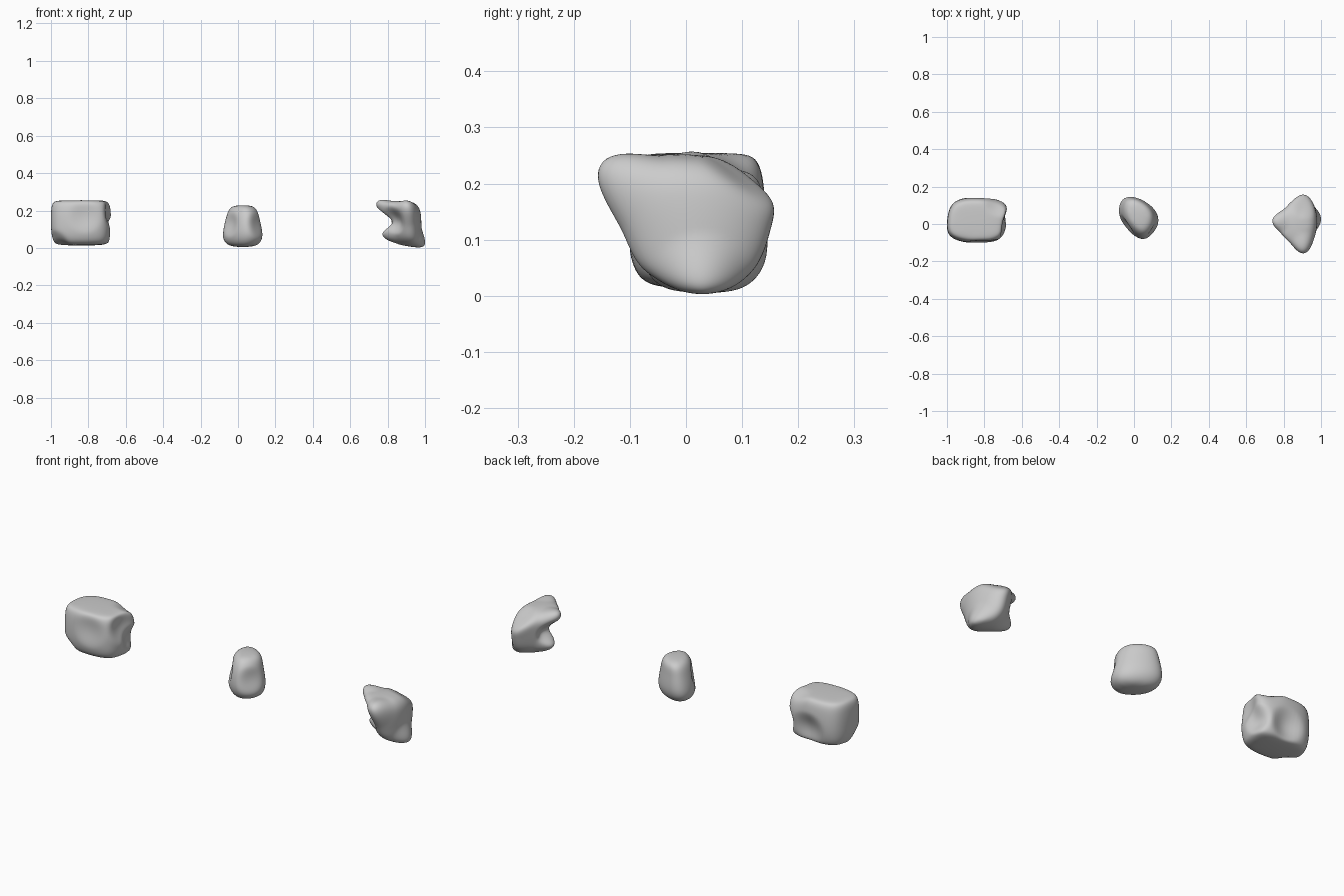
import bpy
import bmesh
from mathutils import Vector

if "Cube" in bpy.data.objects:
    bpy.data.objects.remove(bpy.data.objects["Cube"], do_unlink=True)

stone = bpy.data.materials.new("stone_grey")
stone.use_nodes = True
stone.diffuse_color = (0.6, 0.6, 0.6, 1)
stone.node_tree.nodes["Principled BSDF"].inputs["Base Color"].default_value = (0.6, 0.6, 0.6, 1)


def fit(verts, low, high):
    """Scale the points so they exactly fill the given box."""
    for axis in range(3):
        values = [v.co[axis] for v in verts]
        start, span = min(values), max(values) - min(values)
        for v in verts:
            v.co[axis] = low[axis] + (v.co[axis] - start) / span * (high[axis] - low[axis])


def rock(name, outline, levels, pushes, low, high):
    """Loft an outline through levels (z, scale x, scale y, shift x, shift y), then sculpt it."""
    centre = (Vector(low) + Vector(high)) / 2
    bm = bmesh.new()
    rings = []
    for z, sx, sy, dx, dy in levels:
        rings.append([bm.verts.new((centre.x + (x - centre.x) * sx + dx,
                                    centre.y + (y - centre.y) * sy + dy, z))
                      for x, y in outline])
    count = len(outline)
    for lower, upper in zip(rings, rings[1:]):
        for i in range(count):
            j = (i + 1) % count
            bm.faces.new((lower[i], lower[j], upper[j], upper[i]))
    bm.faces.new(rings[0][::-1])
    bm.faces.new(rings[-1])
    mesh = bpy.data.meshes.new(name)
    bm.to_mesh(mesh)
    bm.free()

    # Round the cage
    cage = bpy.data.objects.new(name, mesh)
    bpy.context.collection.objects.link(cage)
    cage.modifiers.new("rounding", "SUBSURF").levels = 3
    graph = bpy.context.evaluated_depsgraph_get()
    smooth = bpy.data.meshes.new_from_object(cage.evaluated_get(graph))
    cage.modifiers.clear()
    cage.data = smooth
    bpy.data.meshes.remove(mesh)

    # Soft bumps and hollows
    fit(smooth.vertices, low, high)
    for spot, move, radius in pushes:
        for v in smooth.vertices:
            reach = (v.co - Vector(spot)).length / radius
            if reach < 1:
                v.co += Vector(move) * (1 - reach * reach) ** 2
    fit(smooth.vertices, low, high)

    smooth.materials.clear()
    smooth.materials.append(stone)
    for face in smooth.polygons:
        face.use_smooth = True
    return cage


# Broad block with a flat top
rock("wide_rock",
     [(-1, 0), (-0.99, -0.08), (-0.84, -0.11), (-0.7, -0.09), (-0.68, 0.02),
      (-0.67, 0.13), (-0.83, 0.15), (-0.98, 0.14)],
     [(0.01, 0.75, 0.6, 0, 0.01), (0.03, 0.95, 0.88, 0, 0), (0.1, 1, 1, 0, 0),
      (0.2, 1, 0.97, 0, 0), (0.245, 0.95, 0.88, 0, 0), (0.255, 0.75, 0.65, 0, 0)],
     [((-0.82, -0.1, 0.17), (0, 0.015, 0), 0.1),
      ((-0.68, 0, 0.19), (-0.025, 0, 0), 0.1),
      ((-0.69, 0.07, 0.1), (-0.03, -0.01, 0), 0.08),
      ((-0.82, 0.14, 0.09), (0, -0.03, 0), 0.1),
      ((-0.97, -0.05, 0.03), (0.01, 0, 0.02), 0.08),
      ((-0.72, 0.13, 0.24), (0, 0, -0.03), 0.1)],
     (-1, -0.1, 0.013), (-0.68, 0.14, 0.255))

# Small upright stone, wider at its foot
rock("small_rock",
     [(-0.09, 0.07), (-0.06, -0.01), (0.04, -0.09), (0.11, -0.05),
      (0.14, 0.03), (0.1, 0.1), (0, 0.15), (-0.07, 0.14)],
     [(0, 0.55, 0.5, 0, 0), (0.03, 0.95, 0.85, 0, 0), (0.08, 1, 1, 0, 0),
      (0.16, 0.83, 0.9, 0, 0), (0.21, 0.7, 0.78, 0, 0.01), (0.23, 0.4, 0.45, 0, 0.01)],
     [((-0.06, -0.02, 0.13), (0.015, 0.01, 0), 0.08),
      ((0.1, -0.04, 0.12), (-0.01, 0.01, 0), 0.08)],
     (-0.08, -0.08, 0.005), (0.13, 0.145, 0.228))

# Wedge with an overhanging beak
rock("beaked_rock",
     [(0.73, 0.015), (0.8, -0.08), (0.9, -0.17), (0.97, -0.13),
      (1.01, 0), (0.97, 0.12), (0.9, 0.17), (0.81, 0.09)],
     [(0, 0.45, 0.3, 0.06, 0.02), (0.04, 0.8, 0.7, 0.025, 0.01), (0.1, 0.85, 0.84, 0.02, 0.01),
      (0.17, 0.92, 1, 0.01, 0), (0.22, 1, 0.93, -0.01, -0.01), (0.255, 0.7, 0.5, -0.02, -0.03)],
     [((0.78, 0.02, 0.14), (0.05, 0, 0), 0.08),
      ((0.83, -0.08, 0.15), (0.03, 0.025, 0), 0.09),
      ((0.76, 0.015, 0.22), (-0.03, 0, 0.02), 0.08),
      ((0.8, 0.01, 0.07), (-0.04, 0, 0), 0.08),
      ((0.92, -0.14, 0.21), (0, -0.02, 0.02), 0.1),
      ((0.92, 0.13, 0.23), (0, 0, -0.03), 0.12),
      ((0.98, 0.02, 0.02), (0.03, 0, -0.01), 0.1)],
     (0.74, -0.157, 0.003), (1, 0.157, 0.257))
